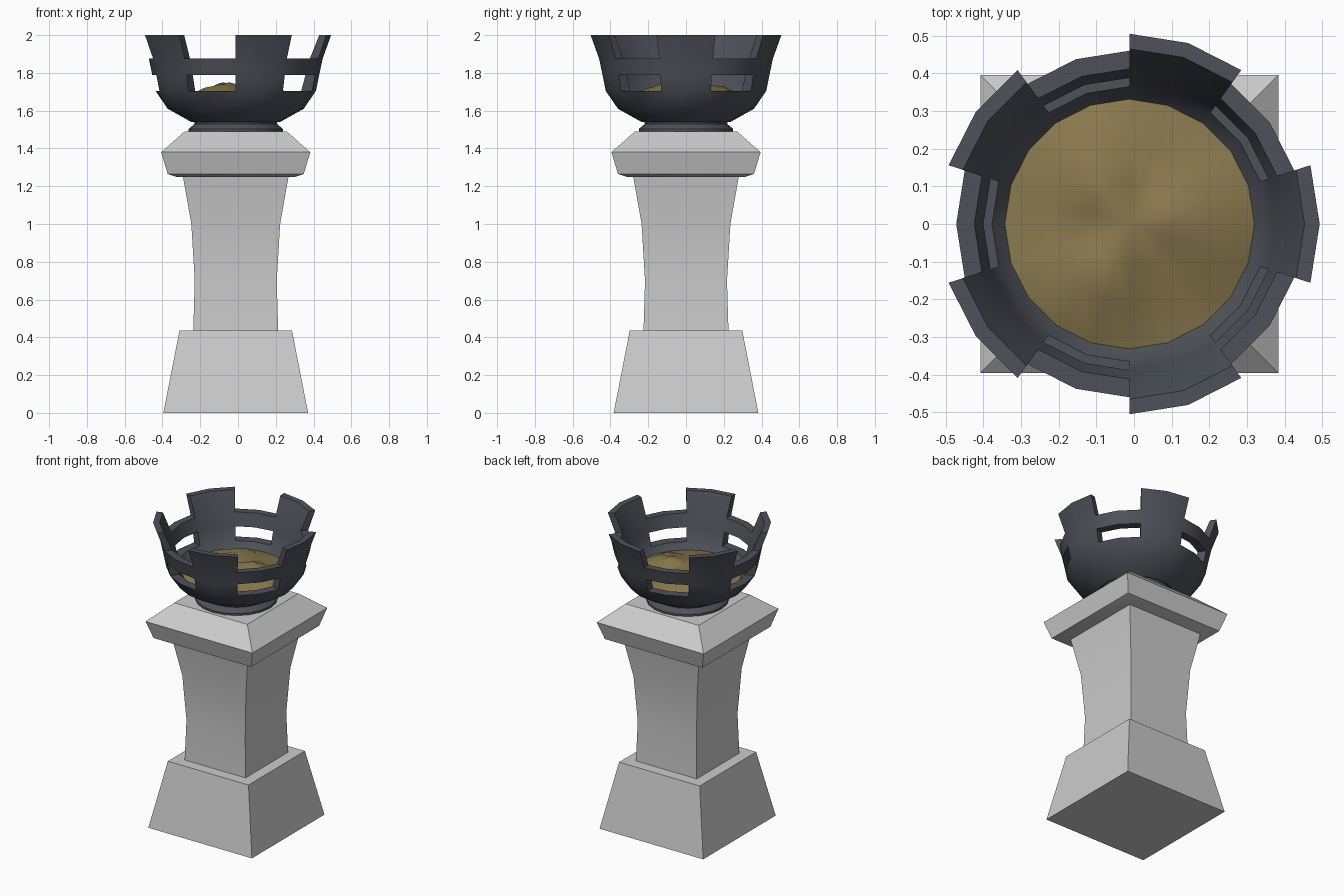
import bpy, bmesh, math

if "Cube" in bpy.data.objects:
    bpy.data.objects.remove(bpy.data.objects["Cube"])

CX = -0.012   # axis of the model
SEG = 20      # sides of the round parts

def material(name, rgb):
    m = bpy.data.materials.new(name)
    m.diffuse_color = (*rgb, 1)
    m.use_nodes = True
    m.node_tree.nodes["Principled BSDF"].inputs["Base Color"].default_value = m.diffuse_color
    return m

def finish(name, bm, mat=None, smooth=30):
    bmesh.ops.recalc_face_normals(bm, faces=bm.faces)
    me = bpy.data.meshes.new(name)
    bm.to_mesh(me)
    bm.free()
    ob = bpy.data.objects.new(name, me)
    bpy.context.collection.objects.link(ob)
    ob.location.x = CX
    if mat:
        me.materials.append(mat)
    bpy.ops.object.select_all(action='DESELECT')
    ob.select_set(True)
    bpy.context.view_layer.objects.active = ob
    bpy.ops.object.shade_smooth_by_angle(angle=math.radians(smooth))
    return ob

def lathe(name, profile, sides, mat=None, square=False):
    """Stack rings of (radius, z); square rings take the half width."""
    bm = bmesh.new()
    k, turn = (math.sqrt(2), math.pi / 4) if square else (1, 0)
    rings = []
    for r, z in profile:
        angles = [turn + math.tau * i / sides for i in range(sides)]
        rings.append([bm.verts.new((r * k * math.cos(a), r * k * math.sin(a), z)) for a in angles])
    for lo, hi in zip(rings, rings[1:]):
        for i in range(sides):
            j = (i + 1) % sides
            bm.faces.new((lo[i], lo[j], hi[j], hi[i]))
    bm.faces.new(rings[0])
    bm.faces.new(rings[-1])
    return finish(name, bm, mat)

iron = material("dark_iron", (0.075, 0.082, 0.10))
straw = material("straw", (0.25, 0.19, 0.075))

# Stone pedestal
lathe("pedestal_base", [(0.383, 0), (0.298, 0.435)], 4, square=True)
lathe("pedestal_shaft", [(0.225, 0.43), (0.217, 0.70), (0.235, 1.0), (0.28, 1.255)], 4, square=True)
lathe("pedestal_cap", [(0.315, 1.25), (0.36, 1.265), (0.395, 1.38), (0.27, 1.49)], 4, square=True)

# Foot under the bowl
lathe("bowl_foot", [(0.25, 1.488), (0.25, 1.503), (0.218, 1.53), (0.222, 1.545), (0.245, 1.56)], SEG, iron)

# Brazier basket: thick shell of cells, with windows and notches left out
rows = [(0.0, 0.0, 1.535, 1.57), (0.235, 0.19, 1.54, 1.575), (0.36, 0.30, 1.61, 1.63),
        (0.425, 0.365, 1.705, 1.705), (0.442, 0.388, 1.79, 1.79),
        (0.46, 0.412, 1.875, 1.875), (0.505, 0.465, 2.0, 2.0)]
rows = rows[1:]
bm = bmesh.new()

def ring(r, z):
    return [bm.verts.new((r * math.cos(math.tau * i / SEG), r * math.sin(math.tau * i / SEG), z))
            for i in range(SEG)]

outer = [ring(o, zo) for o, _, zo, _ in rows]
inner = [ring(n, zi) for _, n, _, zi in rows]

def solid(row, i):
    if row < 0 or row >= len(rows) - 1:
        return False
    upright = i % 4 in (3, 0)          # five uprights, two cells wide
    return upright or row not in (2, 4)

for row in range(len(rows) - 1):
    for i in range(SEG):
        if not solid(row, i):
            continue
        j = (i + 1) % SEG
        a, b = outer[row], outer[row + 1]
        c, d = inner[row], inner[row + 1]
        bm.faces.new((a[i], a[j], b[j], b[i]))
        bm.faces.new((c[j], c[i], d[i], d[j]))
        if not solid(row - 1, i):
            bm.faces.new((a[j], a[i], c[i], c[j]))
        if not solid(row + 1, i):
            bm.faces.new((b[i], b[j], d[j], d[i]))
        if not solid(row, (i - 1) % SEG):
            bm.faces.new((a[i], b[i], d[i], c[i]))
        if not solid(row, j):
            bm.faces.new((b[j], a[j], c[j], d[j]))
finish("brazier_basket", bm, iron, 40)

# Lumpy fuel filling the bowl
bm = bmesh.new()
centre = bm.verts.new((0, 0, 1.73))
previous = None
for r, z, bump in [(0.11, 1.73, 0.02), (0.21, 1.705, 0.025), (0.335, 1.665, 0.0)]:
    now = []
    for i in range(SEG):
        a = math.tau * i / SEG
        now.append(bm.verts.new((r * math.cos(a), r * math.sin(a), z + bump * math.sin(3 * a + 9 * r))))
    for i in range(SEG):
        j = (i + 1) % SEG
        if previous:
            bm.faces.new((previous[i], now[i], now[j], previous[j]))
        else:
            bm.faces.new((centre, now[i], now[j]))
    previous = now
finish("fuel_bed", bm, straw)
